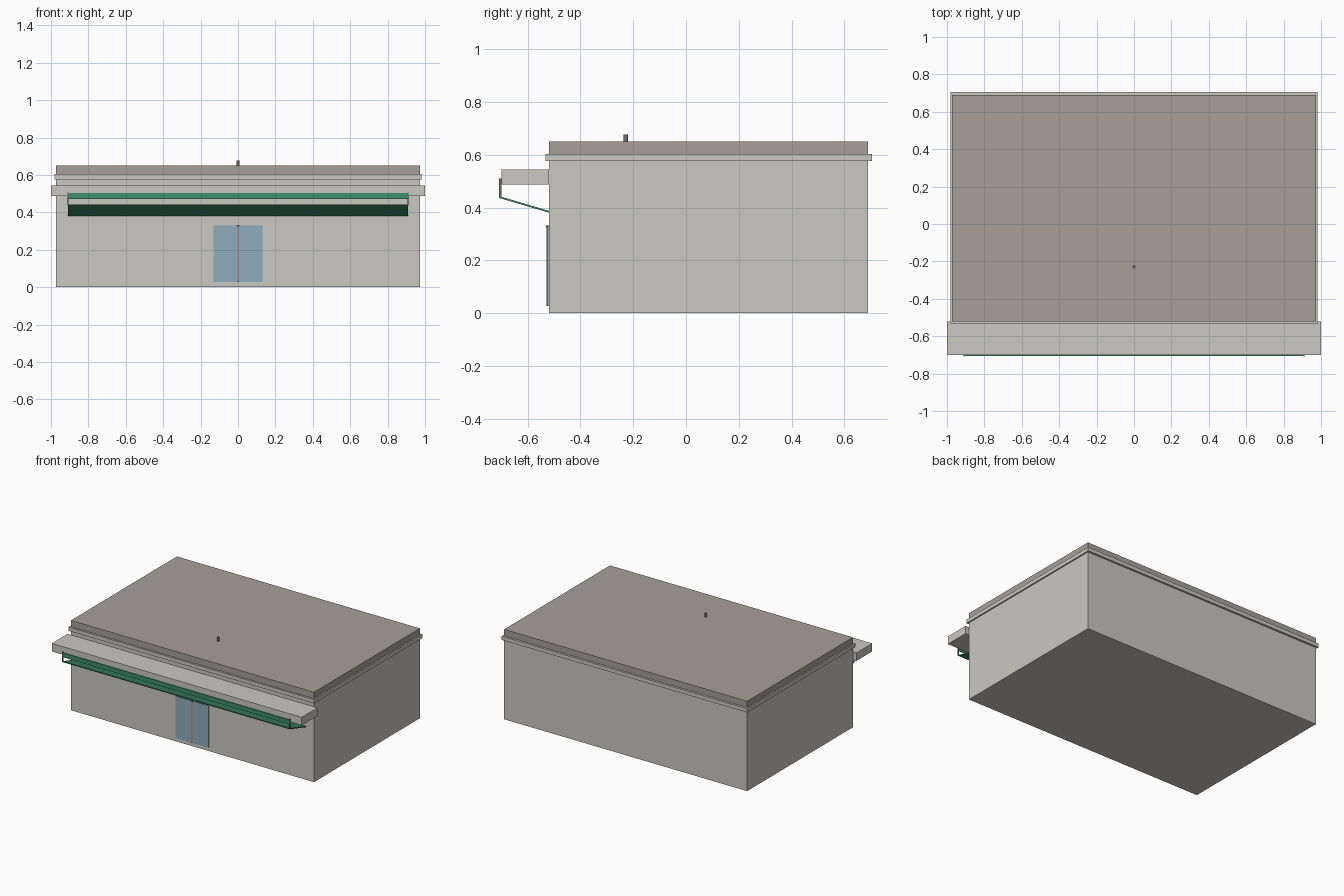
import bpy, bmesh
from mathutils import Vector

cube = bpy.data.objects.get("Cube")
if cube:
    bpy.data.objects.remove(cube, do_unlink=True)


def srgb(v):
    v /= 255
    return v / 12.92 if v <= 0.04045 else ((v + 0.055) / 1.055) ** 2.4


def material(name, r, g, b):
    m = bpy.data.materials.new(name)
    colour = (srgb(r), srgb(g), srgb(b), 1)
    m.diffuse_color = colour
    m.use_nodes = True
    m.node_tree.nodes["Principled BSDF"].inputs["Base Color"].default_value = colour
    return m


WALL = material("warm white wall", 202, 200, 194)
ROOF = material("taupe roof", 166, 161, 152)
GREEN = material("awning green", 62, 142, 106)
GLASS = material("pale blue glass", 143, 171, 188)
TRIM = material("tan door trim", 172, 150, 132)
METAL = material("grey metal", 112, 111, 106)


def finish(name, bm, mat):
    bmesh.ops.recalc_face_normals(bm, faces=bm.faces)
    mesh = bpy.data.meshes.new(name)
    bm.to_mesh(mesh)
    bm.free()
    mesh.materials.append(mat)
    obj = bpy.data.objects.new(name, mesh)
    bpy.context.collection.objects.link(obj)
    return obj


def box(name, lo, hi, mat):
    lo, hi = Vector(lo), Vector(hi)
    bm = bmesh.new()
    bmesh.ops.create_cube(bm, size=1)
    bmesh.ops.scale(bm, vec=hi - lo, verts=bm.verts)
    bmesh.ops.translate(bm, vec=(lo + hi) / 2, verts=bm.verts)
    return finish(name, bm, mat)


def extrude_x(name, profile, x0, x1, mat):
    """Sweep a closed (y, z) profile from x0 to x1."""
    bm = bmesh.new()
    face = bm.faces.new([bm.verts.new((x0, y, z)) for y, z in profile])
    out = bmesh.ops.extrude_face_region(bm, geom=[face])
    moved = [v for v in out["geom"] if isinstance(v, bmesh.types.BMVert)]
    bmesh.ops.translate(bm, vec=(x1 - x0, 0, 0), verts=moved)
    return finish(name, bm, mat)


# Main building block, cornice band and roof slab
box("building_walls", (-0.972, -0.52, 0), (0.972, 0.69, 0.58), WALL)
box("cornice_band", (-0.982, -0.533, 0.577), (0.982, 0.705, 0.604), WALL)
box("roof_slab", (-0.972, -0.52, 0.604), (0.972, 0.69, 0.65), ROOF)

# Projecting canopy over the front
box("front_canopy", (-1, -0.70, 0.487), (1, -0.52, 0.545), WALL)

# Awning: front rail, sloping panel and end brackets
box("awning_rail", (-0.908, -0.706, 0.472), (0.908, -0.70, 0.503), GREEN)
slope = [(-0.706, 0.436), (-0.52, 0.381), (-0.52, 0.388), (-0.706, 0.443)]
extrude_x("awning_panel", slope, -0.908, 0.908, GREEN)
for side, name in ((1, "left"), (-1, "right")):
    xs = sorted((side * 0.905, side * 0.911))
    box(name + "_awning_bracket", (xs[0], -0.708, 0.437), (xs[1], -0.70, 0.51), METAL)

# Sliding glass doors with a centre trim strip
for side, name in ((1, "left"), (-1, "right")):
    xs = sorted((side * 0.002, side * 0.132))
    box(name + "_door_glass", (xs[0], -0.527, 0.027), (xs[1], -0.518, 0.33), GLASS)
box("door_centre_trim", (-0.005, -0.529, 0.027), (0.005, -0.519, 0.325), TRIM)
box("door_sensor", (-0.008, -0.53, 0.325), (0.008, -0.519, 0.332), METAL)

# Short vent pipe on the roof
bm = bmesh.new()
bmesh.ops.create_cone(bm, cap_ends=True, segments=12, radius1=0.008, radius2=0.008, depth=0.03)
bmesh.ops.translate(bm, vec=(0, -0.228, 0.663), verts=bm.verts)
finish("roof_vent_pipe", bm, METAL)
